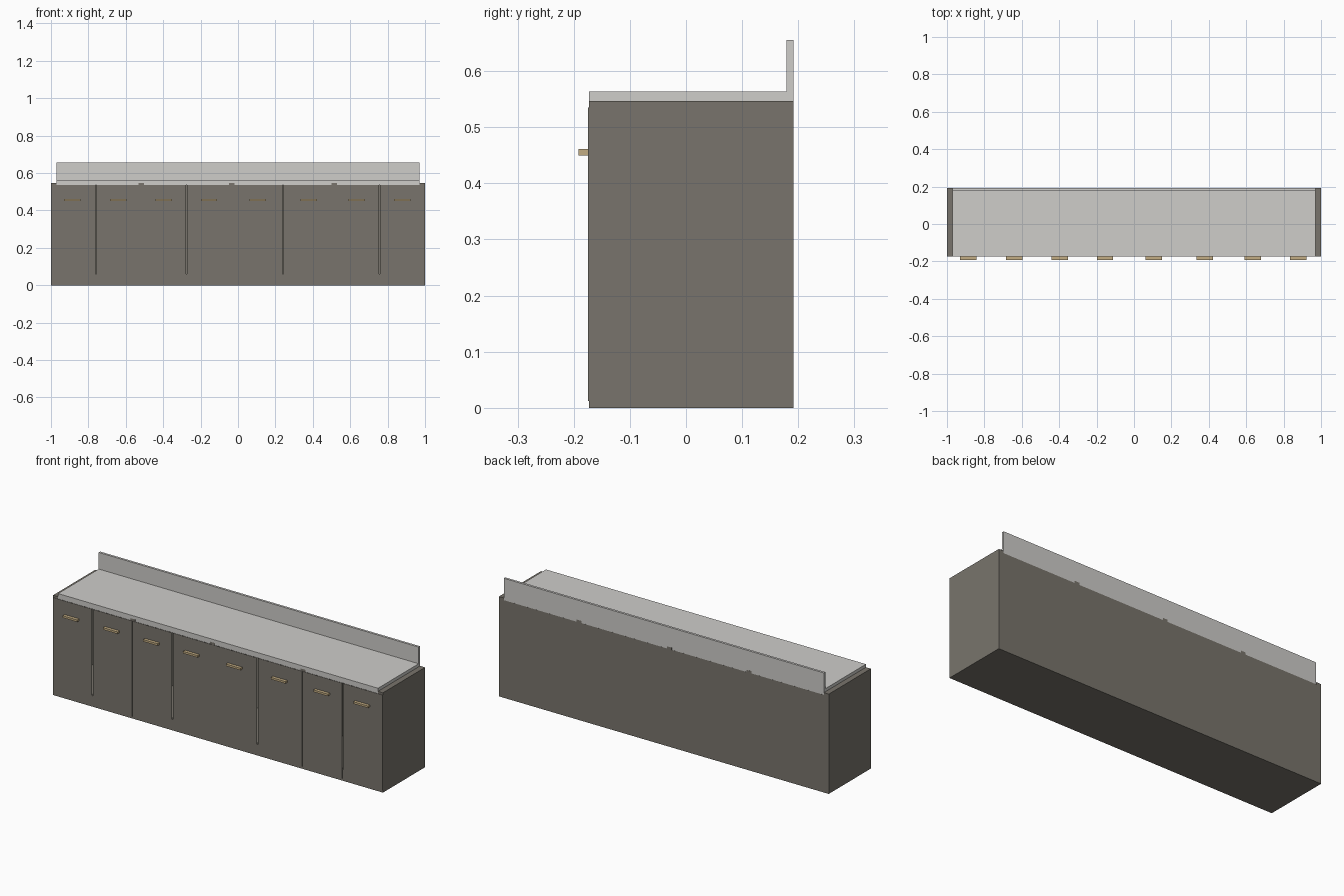
import bpy, bmesh

if "Cube" in bpy.data.objects:
    bpy.data.objects.remove(bpy.data.objects["Cube"])


def material(name, rgb):
    m = bpy.data.materials.new(name)
    m.diffuse_color = (*rgb, 1)
    m.use_nodes = True
    m.node_tree.nodes["Principled BSDF"].inputs["Base Color"].default_value = m.diffuse_color
    return m


BODY = material("grey_brown_body", (0.19, 0.175, 0.15))
STONE = material("pale_worktop", (0.62, 0.61, 0.59))
BRASS = material("tan_handle", (0.55, 0.42, 0.23))


def finish(name, bm, mat):
    bmesh.ops.recalc_face_normals(bm, faces=bm.faces)
    me = bpy.data.meshes.new(name)
    bm.to_mesh(me)
    bm.free()
    me.materials.append(mat)
    ob = bpy.data.objects.new(name, me)
    bpy.context.collection.objects.link(ob)


def box(name, x, y, z, mat=BODY):
    bm = bmesh.new()
    bmesh.ops.create_cube(bm, size=1)
    for v in bm.verts:
        v.co = [r[0] if c < 0 else r[1] for c, r in zip(v.co, (x, y, z))]
    finish(name, bm, mat)


def extrude_x(name, profile, x0, x1, mat):
    bm = bmesh.new()
    face = bm.faces.new([bm.verts.new((x0, y, z)) for y, z in profile])
    out = bmesh.ops.extrude_face_region(bm, geom=[face])
    verts = [g for g in out["geom"] if isinstance(g, bmesh.types.BMVert)]
    bmesh.ops.translate(bm, verts=verts, vec=(x1 - x0, 0, 0))
    finish(name, bm, mat)


FRONT, BACK, PANEL_TOP = -0.173, 0.192, 0.547

# Carcass: two end panels and three dividers
panel_x = [-0.985, -0.517, -0.033, 0.515, 0.985]
for i, x in enumerate(panel_x):
    box(f"upright_panel_{i + 1}", (x - 0.015, x + 0.015), (FRONT, BACK), (0, PANEL_TOP))

# Floor and back panel of each cabinet bay
for i, (a, b) in enumerate(zip(panel_x, panel_x[1:])):
    bay = (a + 0.015, b - 0.015)
    box(f"bay_floor_{i + 1}", bay, (FRONT, BACK), (0, 0.06))
    box(f"bay_back_{i + 1}", bay, (BACK - 0.014, BACK), (0.06, 0.535))

# Doors and their bar handles
edges = [-1.0, -0.76, -0.517, -0.275, -0.033, 0.24, 0.515, 0.757, 1.0]
handle_x = [-0.885, -0.64, -0.397, -0.155, 0.105, 0.378, 0.635, 0.878]
for i, (a, b) in enumerate(zip(edges, edges[1:])):
    left = a + (0.001 if a == -1.0 else 0.003)
    right = b - (0.001 if b == 1.0 else 0.003)
    box(f"door_{i + 1}", (left, right), (-0.175, FRONT), (0.012, 0.535))
    h = handle_x[i]
    box(f"handle_{i + 1}", (h - 0.044, h + 0.044), (-0.192, -0.174), (0.45, 0.461), BRASS)

# Worktop with upstand as one L-shaped profile
worktop = [(-0.1728, 0.535), (0.1918, 0.535), (0.1918, 0.655),
           (0.179, 0.655), (0.179, 0.564), (-0.1728, 0.564)]
extrude_x("worktop_with_upstand", worktop, -0.97, 0.97, STONE)
